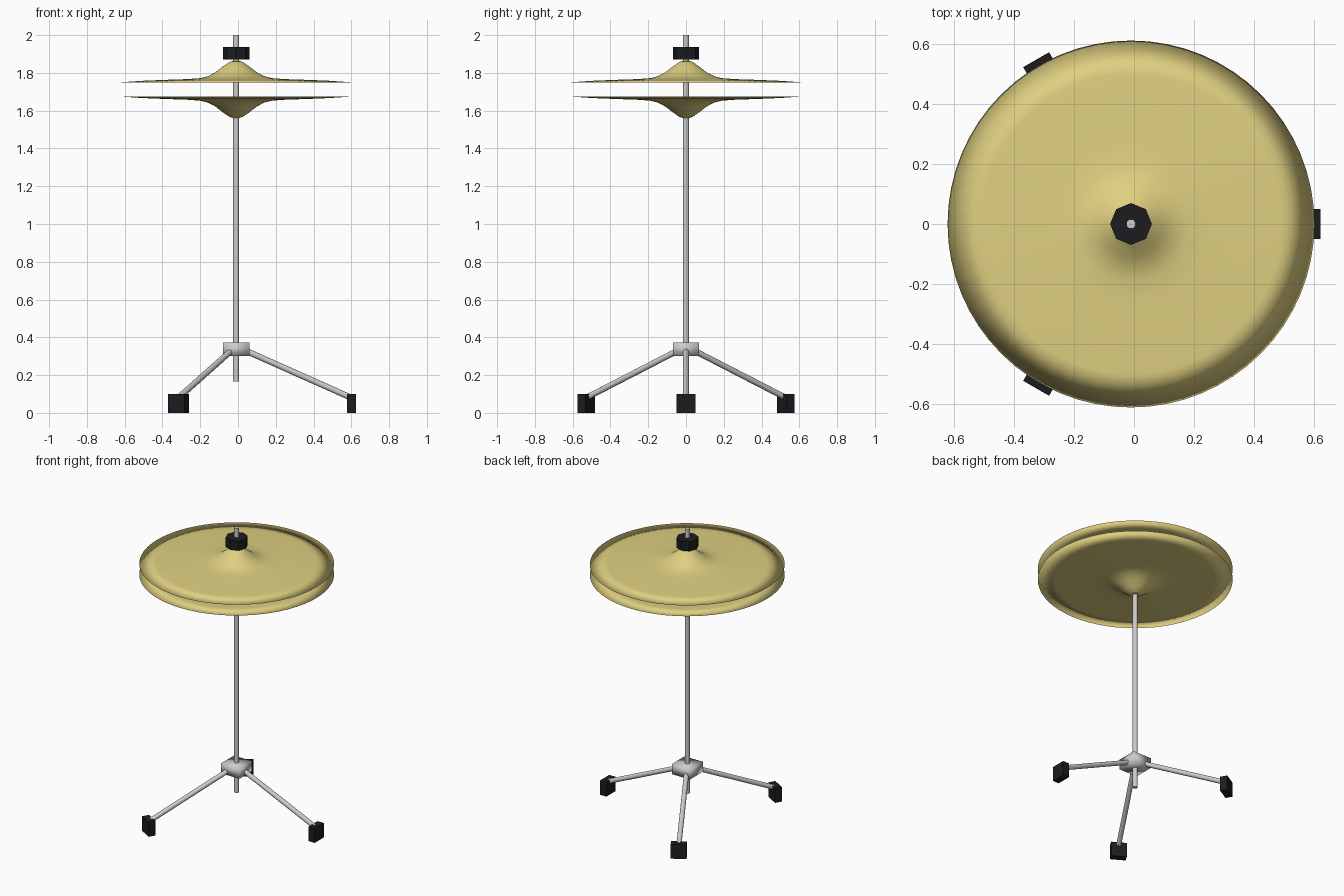
import bpy, bmesh, math
from mathutils import Vector, Matrix

if "Cube" in bpy.data.objects:
    bpy.data.objects.remove(bpy.data.objects["Cube"])

CX = -0.01  # stand axis


def material(name, rgb):
    m = bpy.data.materials.new(name)
    m.diffuse_color = (*rgb, 1)
    m.use_nodes = True
    m.node_tree.nodes["Principled BSDF"].inputs["Base Color"].default_value = m.diffuse_color
    return m


brass = material("brass", (0.74, 0.63, 0.22))
rubber = material("black_rubber", (0.012, 0.012, 0.014))


def finish(name, bm, mat=None, smooth=None):
    bmesh.ops.recalc_face_normals(bm, faces=bm.faces)
    me = bpy.data.meshes.new(name)
    bm.to_mesh(me)
    bm.free()
    ob = bpy.data.objects.new(name, me)
    bpy.context.collection.objects.link(ob)
    if mat:
        me.materials.append(mat)
    if smooth is not None:
        bpy.ops.object.select_all(action='DESELECT')
        ob.select_set(True)
        bpy.context.view_layer.objects.active = ob
        if smooth >= 180:
            bpy.ops.object.shade_smooth()
        else:
            bpy.ops.object.shade_smooth_by_angle(angle=math.radians(smooth))
    return ob


def rod(name, a, b, r, sides, mat=None, smooth=50):
    a, b = Vector(a), Vector(b)
    d = b - a
    bm = bmesh.new()
    rot = d.to_track_quat('Z', 'Y').to_matrix().to_4x4()
    bmesh.ops.create_cone(bm, cap_ends=True, segments=sides, radius1=r, radius2=r,
                          depth=d.length, matrix=Matrix.Translation((a + b) / 2) @ rot)
    return finish(name, bm, mat, smooth)


def box(name, matrix, size, mat=None, smooth=None):
    bm = bmesh.new()
    bmesh.ops.create_cube(bm, size=1, matrix=matrix @ Matrix.Diagonal((*size, 1)))
    return finish(name, bm, mat, smooth)


# Cymbal: thin lathed shell, heights measured from the rim
OUTER = [(0.015, 0.114), (0.035, 0.108), (0.07, 0.084), (0.11, 0.053), (0.15, 0.032),
         (0.19, 0.022), (0.26, 0.017), (0.38, 0.013), (0.5, 0.008), (0.613, 0.0)]


def cymbal(name, rim_z, flip):
    inner = [(r, h - 0.006) for r, h in OUTER[-2::-1]]
    bm = bmesh.new()
    vs = [bm.verts.new((r, 0, h * flip)) for r, h in OUTER + inner]
    edges = [bm.edges.new((vs[i], vs[(i + 1) % len(vs)])) for i in range(len(vs))]
    bmesh.ops.spin(bm, geom=vs + edges, cent=(0, 0, 0), axis=(0, 0, 1),
                   angle=math.tau, steps=64, use_duplicate=False)
    bmesh.ops.remove_doubles(bm, verts=bm.verts, dist=1e-4)
    bmesh.ops.translate(bm, verts=bm.verts, vec=(CX, 0, rim_z))
    finish(name, bm, brass, 180)


cymbal("top_cymbal", 1.75, 1)
cymbal("bottom_cymbal", 1.675, -1)

# Central pole, clutch and tripod hub
rod("pole", (CX, 0, 0.165), (CX, 0, 2.0), 0.016, 12)
rod("clutch", (CX, 0, 1.872), (CX, 0, 1.938), 0.07, 8, rubber, None)
box("tripod_hub", Matrix.Translation((CX, 0, 0.337)), (0.14, 0.14, 0.07), None, 180)

# Three legs with block feet
for i in range(3):
    turn = Matrix.Translation((CX, 0, 0)) @ Matrix.Rotation(i * math.tau / 3, 4, 'Z')
    rod(f"leg_{i + 1}", turn @ Vector((0.02, 0, 0.343)), turn @ Vector((0.61, 0, 0.08)), 0.016, 12)
    box(f"foot_{i + 1}", turn @ Matrix.Translation((0.61, 0, 0.05)), (0.048, 0.1, 0.1), rubber)
